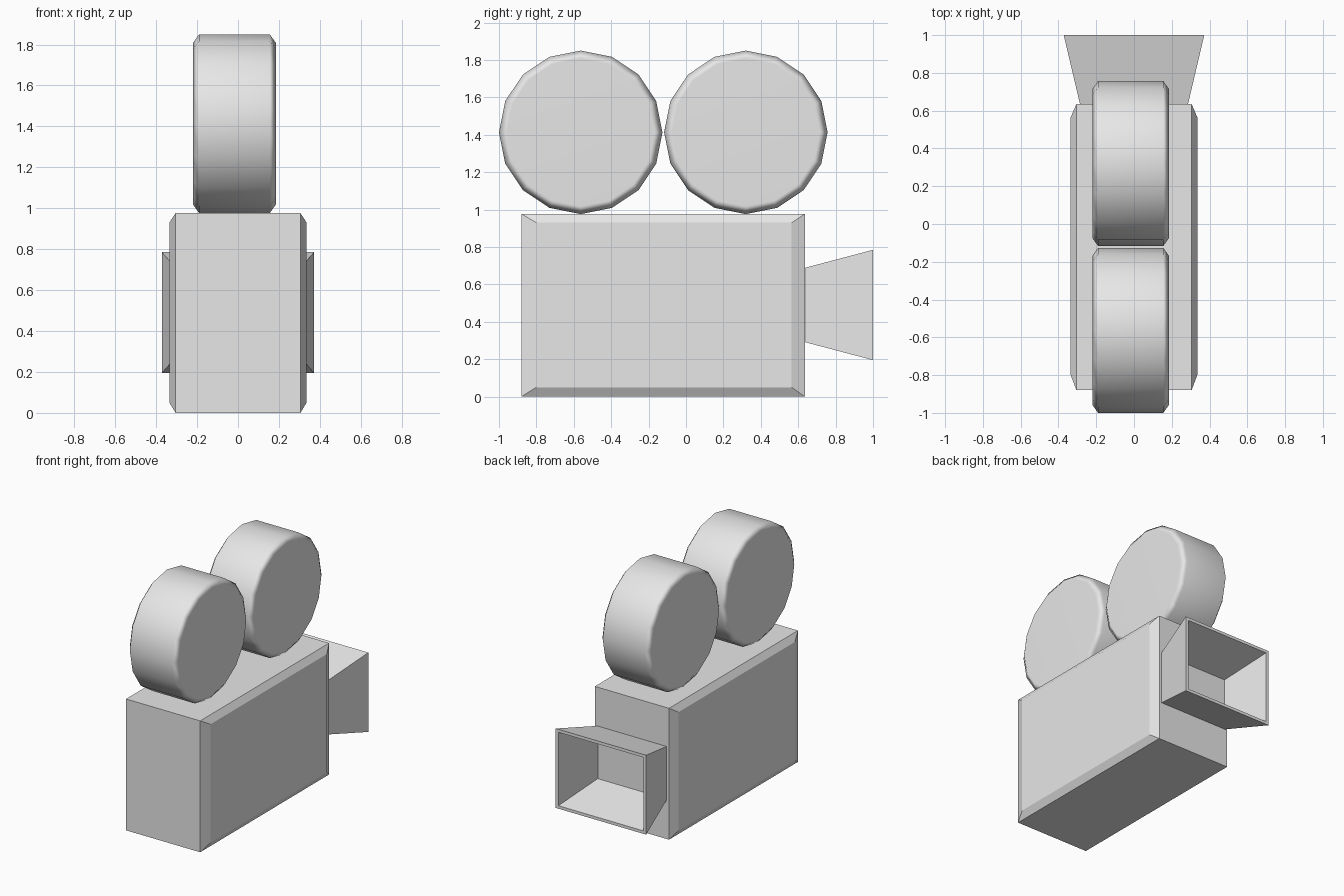
import bpy
import bmesh
from math import cos, sin, tau

cube = bpy.data.objects.get("Cube")
if cube:
    bpy.data.objects.remove(cube, do_unlink=True)

grey = bpy.data.materials.new("plain grey")
grey.use_nodes = True
colour = (0.8, 0.8, 0.8, 1)
grey.diffuse_color = colour
grey.node_tree.nodes["Principled BSDF"].inputs["Base Color"].default_value = colour


def loft(name, rings, smooth=False):
    """Skin a row of matching point rings and cap both ends."""
    bm = bmesh.new()
    loops = [[bm.verts.new(p) for p in ring] for ring in rings]
    n = len(loops[0])
    for a, b in zip(loops, loops[1:]):
        for i in range(n):
            j = (i + 1) % n
            bm.faces.new((a[i], a[j], b[j], b[i]))
    bm.faces.new(loops[0])
    bm.faces.new(loops[-1])
    bmesh.ops.recalc_face_normals(bm, faces=bm.faces)
    for f in bm.faces:
        f.smooth = smooth
    mesh = bpy.data.meshes.new(name)
    bm.to_mesh(mesh)
    bm.free()
    mesh.materials.append(grey)
    obj = bpy.data.objects.new(name, mesh)
    bpy.context.collection.objects.link(obj)
    return obj


def side_rect(x, y0, y1, z0, z1):
    return [(x, y0, z0), (x, y1, z0), (x, y1, z1), (x, y0, z1)]


def hood_rect(y, half_width, half_height, mid=0.49):
    return [(sx * half_width, y, mid + sz * half_height)
            for sx, sz in ((-1, -1), (1, -1), (1, 1), (-1, 1))]


def circle(x, y, z, radius, sides=16):
    return [(x, y + radius * cos(tau * i / sides), z + radius * sin(tau * i / sides))
            for i in range(sides)]


# Camera body with raised, chamfered side panels
full = (-0.88, 0.635, 0, 0.977)
panel = (-0.80, 0.565, 0.05, 0.93)
loft("camera_body", [side_rect(-0.335, *panel), side_rect(-0.305, *full),
                     side_rect(0.305, *full), side_rect(0.335, *panel)])

# Hollow flared lens hood
loft("lens_hood", [hood_rect(0.63, 0.285, 0.197), hood_rect(1.0, 0.372, 0.295),
                   hood_rect(1.0, 0.350, 0.273), hood_rect(0.64, 0.278, 0.190)])

# Film reels with softened rims
for name, y in (("front_reel", -0.563), ("rear_reel", 0.32)):
    reel = loft(name, [circle(x, y, 1.413, r) for x, r in
                       ((-0.22, 0.395), (-0.19, 0.437), (0.155, 0.437), (0.185, 0.395))],
                smooth=True)
    reel.modifiers.new("soft rim", 'WEIGHTED_NORMAL')
